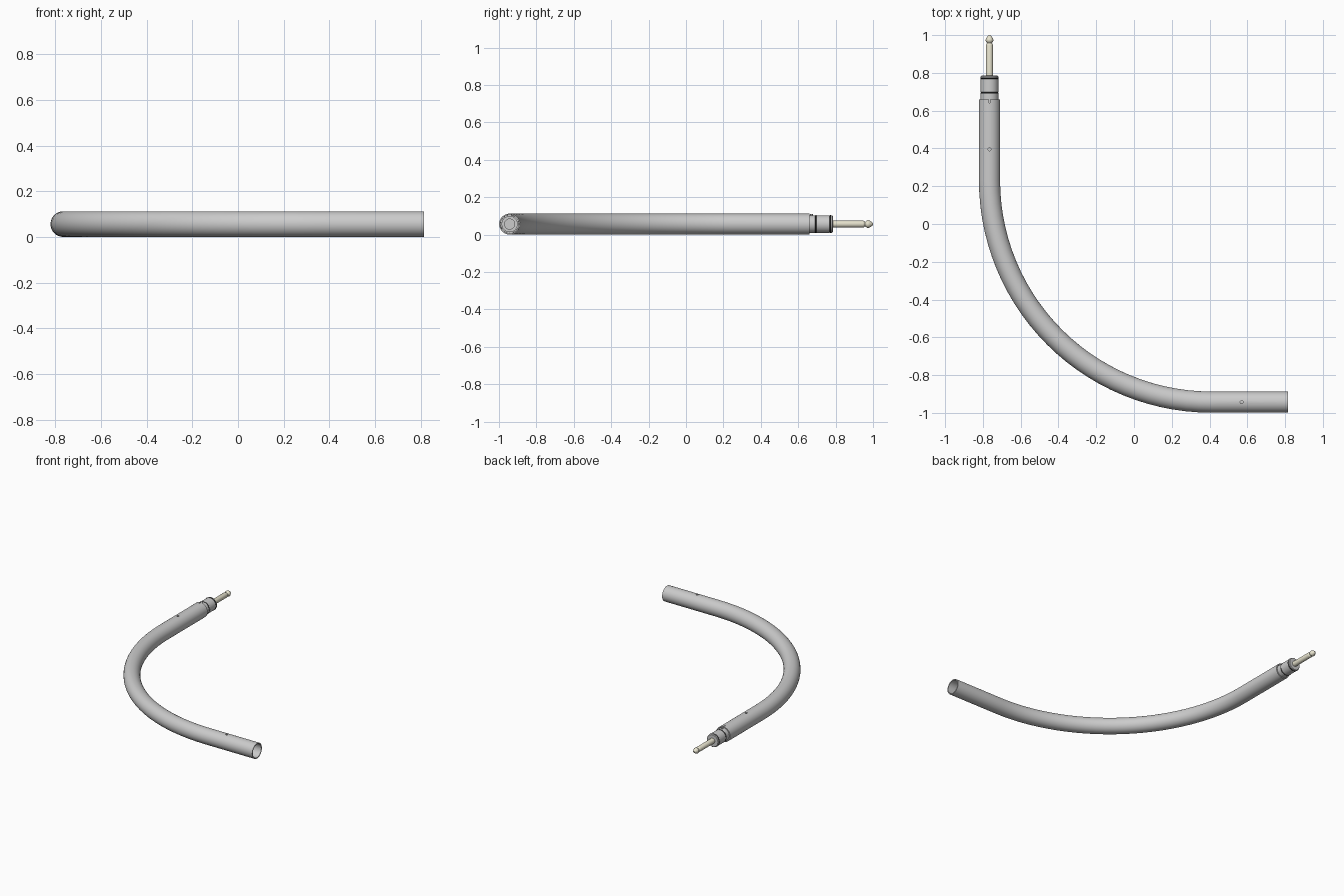
import bpy, bmesh, math
from mathutils import Vector

if "Cube" in bpy.data.objects:
    bpy.data.objects.remove(bpy.data.objects["Cube"])

R, WALL, Z = 0.056, 0.007, 0.056
X0, Y0, BEND = -0.765, -0.943, 1.175
SIDES = 48


def material(name, rgb):
    m = bpy.data.materials.new(name)
    m.diffuse_color = (*rgb, 1)
    m.use_nodes = True
    m.node_tree.nodes["Principled BSDF"].inputs["Base Color"].default_value = m.diffuse_color
    return m


CREAM = material("cream_metal", (0.80, 0.77, 0.62))
BLACK = material("black_rubber", (0.03, 0.03, 0.03))


def finish(bm, name, mat=None):
    bmesh.ops.recalc_face_normals(bm, faces=bm.faces)
    me = bpy.data.meshes.new(name)
    bm.to_mesh(me)
    bm.free()
    ob = bpy.data.objects.new(name, me)
    bpy.context.collection.objects.link(ob)
    if mat:
        me.materials.append(mat)
    return ob


def smooth(ob):
    bpy.ops.object.select_all(action='DESELECT')
    ob.select_set(True)
    bpy.context.view_layer.objects.active = ob
    bpy.ops.object.shade_smooth_by_angle(angle=math.radians(35))


def skin(bm, rings, closed):
    n = len(rings)
    for i in range(n if closed else n - 1):
        a, b = rings[i], rings[(i + 1) % n]
        for j in range(len(a)):
            k = (j + 1) % len(a)
            bm.faces.new((a[j], a[k], b[k], b[j]))


def lathe(name, profile, axis, mat=None, closed=False, sides=SIDES):
    """Revolve (radius, distance) points around the y axis at X0 or the x axis at Y0."""
    bm = bmesh.new()
    rings = []
    for r, d in profile:
        ring = []
        for j in range(sides):
            t = math.tau * j / sides
            u, w = r * math.cos(t), Z + r * math.sin(t)
            ring.append(bm.verts.new((X0 + u, d, w) if axis == 'Y' else (d, Y0 + u, w)))
        rings.append(ring)
    skin(bm, rings, closed)
    if not closed:
        bm.faces.new(rings[0])
        bm.faces.new(rings[-1])
    ob = finish(bm, name, mat)
    smooth(ob)
    return ob


# Bent hollow tube: straight, quarter bend, straight
path = [(Vector((0.815, Y0, Z)), Vector((0, 1, 0)))]
cx, cy = X0 + BEND, Y0 + BEND
STEPS = 28
for i in range(STEPS + 1):
    t = math.radians(270 - 90 * i / STEPS)
    out = Vector((math.cos(t), math.sin(t), 0))
    path.append((Vector((cx, cy, Z)) + BEND * out, -out))
path.append((Vector((X0, 0.66, Z)), Vector((1, 0, 0))))

bm = bmesh.new()
rings = []
for radius, pts in ((R, path), (R - WALL, path[::-1])):
    for p, side in pts:
        rings.append([bm.verts.new(p + radius * (side * math.cos(math.tau * j / SIDES)
                      + Vector((0, 0, math.sin(math.tau * j / SIDES))))) for j in range(SIDES)])
skin(bm, rings, True)
tube = finish(bm, "bent_tube")

# Small holes in the top of the tube and a key slot at the plug end
bm = bmesh.new()
for x, y in ((0.57, Y0), (X0, 0.395)):
    v = bmesh.ops.create_cone(bm, cap_ends=True, segments=16, radius1=0.008,
                              radius2=0.008, depth=0.04)['verts']
    bmesh.ops.translate(bm, verts=v, vec=(x, y, 2 * Z))
v = bmesh.ops.create_cube(bm, size=1)['verts']
bmesh.ops.scale(bm, verts=v, vec=(0.006, 0.04, 0.04))
bmesh.ops.translate(bm, verts=v, vec=(X0, 0.66, 2 * Z))
cutter = finish(bm, "hole_cutter")
cutter.hide_render = True
mod = tube.modifiers.new("holes", 'BOOLEAN')
mod.operation, mod.object, mod.solver = 'DIFFERENCE', cutter, 'EXACT'
bpy.context.view_layer.objects.active = tube
bpy.ops.object.modifier_apply(modifier="holes")
bpy.data.objects.remove(cutter)
smooth(tube)

# Plug body, sliding into the tube end
lathe("plug_body", [(0.040, 0.36), (0.047, 0.365), (0.047, 0.690), (0.043, 0.690),
                    (0.043, 0.698), (0.047, 0.698), (0.047, 0.768), (0.043, 0.768),
                    (0.043, 0.776), (0.047, 0.776), (0.047, 0.781), (0.043, 0.785)], 'Y')

# Sealing rings in the plug grooves
for name, y in (("rear_seal", 0.694), ("front_seal", 0.772)):
    loop = [(0.0445 + 0.004 * math.cos(a), y + 0.004 * math.sin(a))
            for a in (math.tau * i / 10 for i in range(10))]
    lathe(name, loop, 'Y', BLACK, closed=True)

# Key pin on the plug
bpy.ops.mesh.primitive_cylinder_add(vertices=16, radius=0.007, depth=0.012,
                                    location=(X0, 0.671, Z + 0.047))
bpy.context.object.name = "key_pin"
smooth(bpy.context.object)

# Jack pin with a pointed, necked tip
lathe("jack_pin", [(0.019, 0.70), (0.019, 0.945), (0.017, 0.952), (0.012, 0.958),
                   (0.020, 0.968), (0.021, 0.974), (0.019, 0.981), (0.010, 0.995),
                   (0.004, 1.0)], 'Y', CREAM, sides=32)

# Socket sleeve recessed in the open end
lathe("socket_sleeve", [(0.043, 0.46), (0.043, 0.68), (0.027, 0.68), (0.027, 0.46)],
      'X', closed=True)
lathe("socket_back", [(0.0485, 0.44), (0.0485, 0.48)], 'X')
